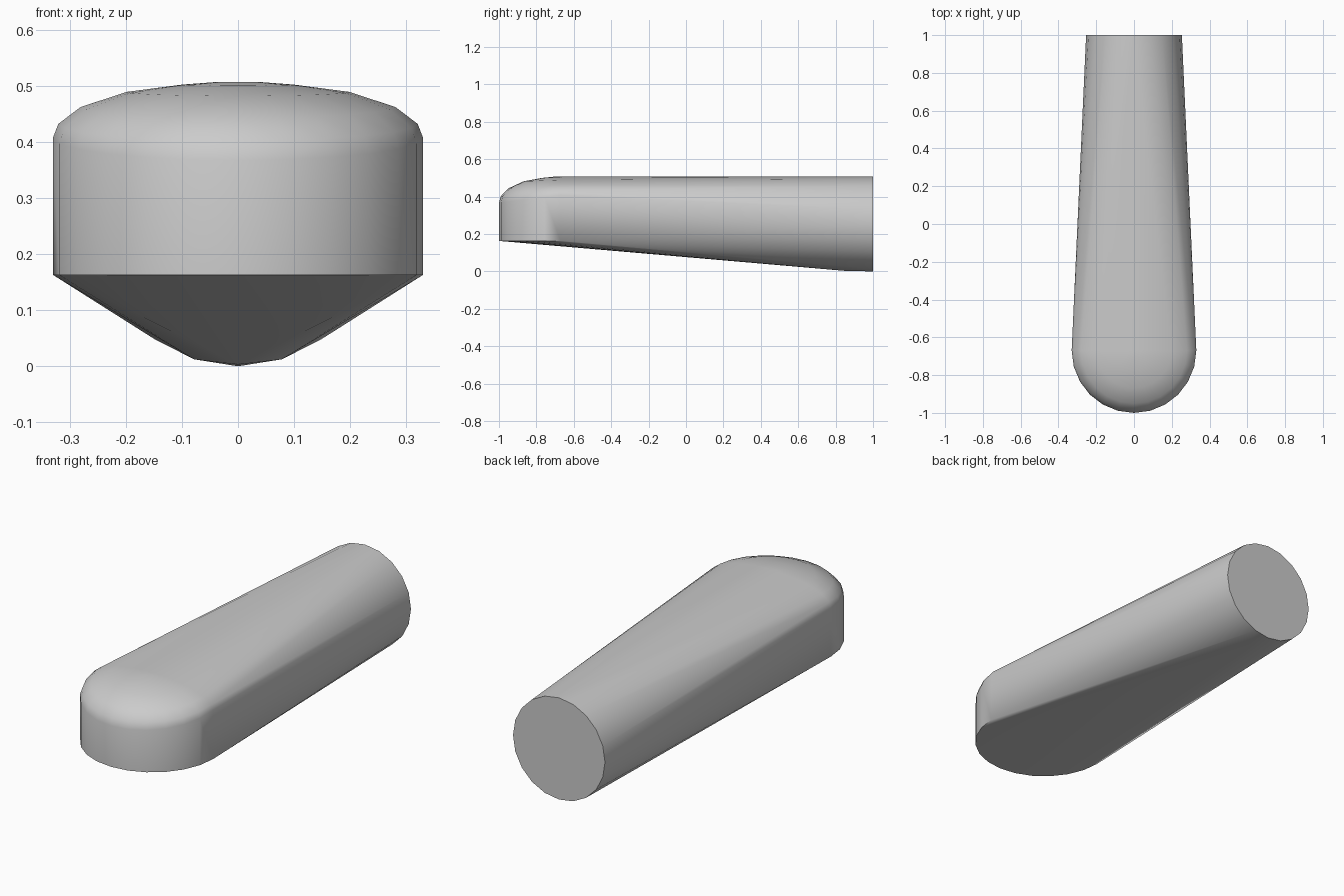
import bpy
import bmesh
from math import sin, cos, pi, radians

cube = bpy.data.objects.get("Cube")
if cube:
    bpy.data.objects.remove(cube, do_unlink=True)

grey = bpy.data.materials.new("plain grey")
grey.use_nodes = True
colour = (0.6, 0.6, 0.6, 1)
grey.diffuse_color = colour
grey.node_tree.nodes["Principled BSDF"].inputs["Base Color"].default_value = colour

TOP, BASE = 0.507, 0.163
NOSE_R, NOSE_Y = 0.33, -0.67
END_R = TOP / 2

bm = bmesh.new()

# Round back end, standing upright
for i in range(20):
    a = 2 * pi * i / 20
    bm.verts.new((END_R * sin(a), 1, END_R - END_R * cos(a)))
bm.verts.new((0, 0.85, 0.003))

# Half-round nose: straight wall with a flattened dome above it
dome = [(1, 1), (0.97, 0.75), (0.85, 0.45), (0.6, 0.18), (0.3, 0.05), (0.1, 0)]
for i in range(13):
    a = pi * i / 12
    x, y = NOSE_R * cos(a), -NOSE_R * sin(a)
    bm.verts.new((x, NOSE_Y + y, BASE))
    height = 0.10 + 0.04 * sin(a)
    for scale, drop in dome:
        bm.verts.new((x * scale, NOSE_Y + y * scale, TOP - height * drop))

# Stretch one skin over both ends
hull = bmesh.ops.convex_hull(bm, input=bm.verts[:])
loose = {g for g in hull["geom_interior"] + hull["geom_unused"]
         if isinstance(g, bmesh.types.BMVert)}
bmesh.ops.delete(bm, geom=list(loose), context="VERTS")
bmesh.ops.dissolve_limit(bm, angle_limit=radians(0.5), verts=bm.verts[:], edges=bm.edges[:])
bmesh.ops.recalc_face_normals(bm, faces=bm.faces[:])

mesh = bpy.data.meshes.new("tapered_body")
bm.to_mesh(mesh)
bm.free()
mesh.materials.append(grey)
body = bpy.data.objects.new("tapered_body", mesh)
bpy.context.collection.objects.link(body)

bpy.ops.object.select_all(action="DESELECT")
body.select_set(True)
bpy.context.view_layer.objects.active = body
bpy.ops.object.shade_smooth_by_angle(angle=radians(35))
